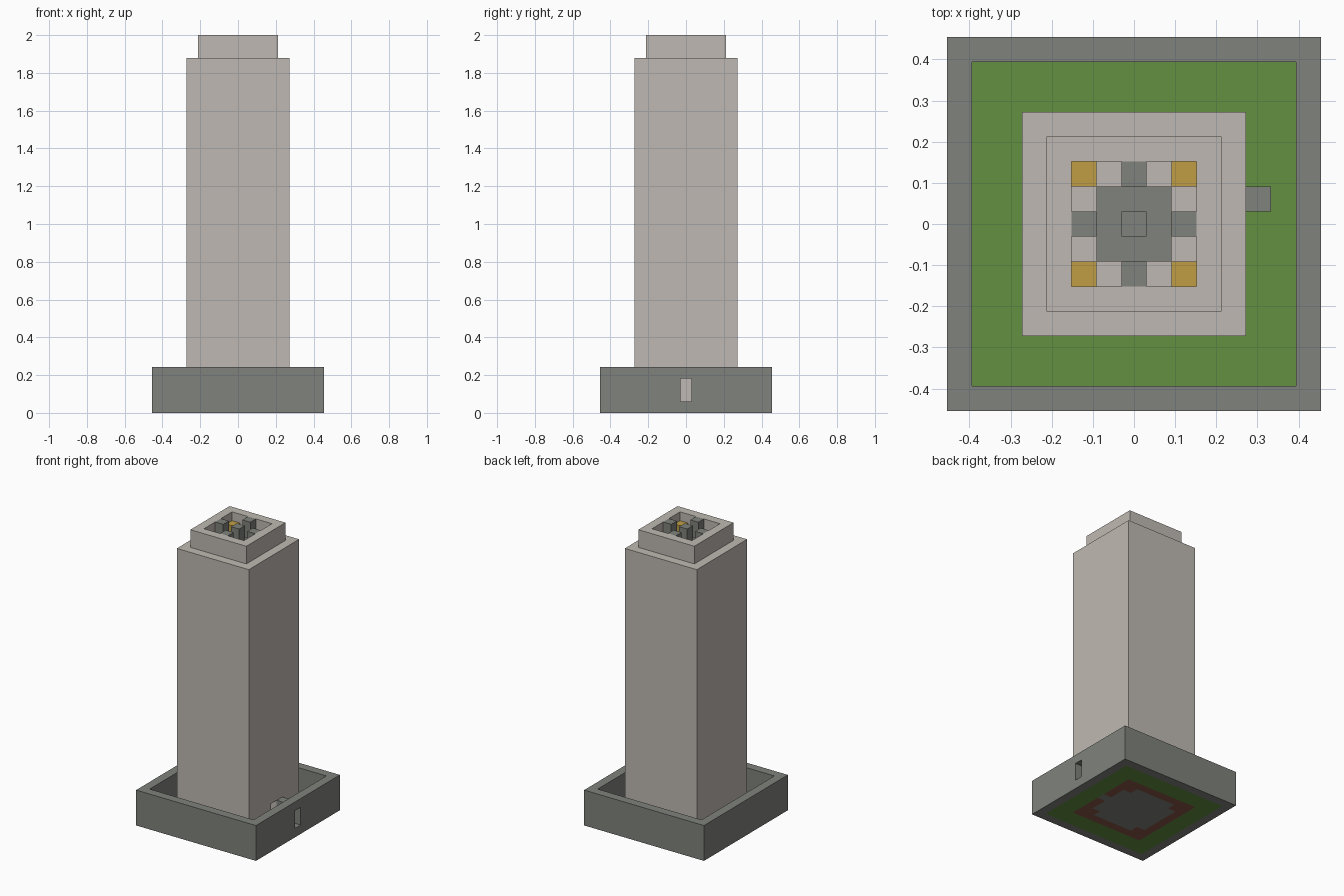
import bpy
import bmesh

if "Cube" in bpy.data.objects:
    bpy.data.objects.remove(bpy.data.objects["Cube"], do_unlink=True)

U = 2 / 33  # one block


def srgb(c):
    c /= 255
    return c / 12.92 if c <= 0.04045 else ((c + 0.055) / 1.055) ** 2.4


def material(name, r, g, b):
    m = bpy.data.materials.new(name)
    m.use_nodes = True
    col = (srgb(r), srgb(g), srgb(b), 1)
    m.diffuse_color = col
    m.node_tree.nodes["Principled BSDF"].inputs["Base Color"].default_value = col
    return m


plaster = material("pale_stone", 191, 185, 178)
stone = material("grey_stone", 127, 130, 124)
grass = material("grass_green", 98, 144, 65)
gold = material("gold", 192, 158, 68)
earth = material("earth_brown", 135, 86, 68)


def prism(name, outline, z0, z1, mat):
    """Extrude a flat outline, given in blocks, from z0 to z1."""
    bm = bmesh.new()
    base = bm.faces.new([bm.verts.new((x * U, y * U, z0 * U)) for x, y in outline])
    top = bmesh.ops.extrude_face_region(bm, geom=[base])["geom"]
    moved = [v for v in top if isinstance(v, bmesh.types.BMVert)]
    bmesh.ops.translate(bm, verts=moved, vec=(0, 0, (z1 - z0) * U))
    bmesh.ops.recalc_face_normals(bm, faces=bm.faces)
    mesh = bpy.data.meshes.new(name)
    bm.to_mesh(mesh)
    bm.free()
    mesh.materials.append(mat)
    ob = bpy.data.objects.new(name, mesh)
    bpy.context.collection.objects.link(ob)
    return ob


def box(name, x, y, hx, hy, z0, z1, mat):
    corners = [(x - hx, y - hy), (x + hx, y - hy), (x + hx, y + hy), (x - hx, y + hy)]
    return prism(name, corners, z0, z1, mat)


def cut(ob, cutter, keep=False):
    mod = ob.modifiers.new("cut", "BOOLEAN")
    mod.operation = "DIFFERENCE"
    mod.solver = "EXACT"
    mod.object = cutter
    bpy.context.view_layer.objects.active = ob
    bpy.ops.object.modifier_apply(modifier=mod.name)
    if not keep:
        bpy.data.objects.remove(cutter, do_unlink=True)


def square(name, half, z0, z1, mat, hole=0.0):
    """Square block, with an optional square shaft right through it."""
    ob = box(name, 0, 0, half, half, z0, z1, mat)
    if hole:
        cut(ob, box("shaft_cutter", 0, 0, hole, hole, z0 - 1, z1 + 1, mat))
    return ob


# Courtyard wall with its gate, and the lawn inside
wall = square("courtyard_wall", 7.5, 0, 4, stone, hole=6.5)
cut(wall, box("gate_cutter", 7, 0, 1, 0.5, 1, 3, stone))
square("lawn", 6.5, 0, 1, grass, hole=4.5)

# Ground floor with notched corners and a door sill, set in the foundation
floor = prism("ground_floor", [
    (-2.5, -3.5), (2.5, -3.5), (2.5, -2.5), (3.5, -2.5),
    (3.5, -0.5), (4.5, -0.5), (4.5, 0.5), (3.5, 0.5),
    (3.5, 2.5), (2.5, 2.5), (2.5, 3.5), (-2.5, 3.5),
    (-2.5, 2.5), (-3.5, 2.5), (-3.5, -2.5), (-2.5, -2.5)], 0, 1, stone)
foundation = square("foundation", 4.5, 0, 1, earth)
cut(foundation, floor, keep=True)

# Hollow tower with a doorway and a post beside it
tower = square("tower", 4.5, 1, 31, plaster)
cut(tower, box("room_cutter", 0, 0, 3.5, 3.5, 0, 30, plaster))
cut(tower, box("door_cutter", 4, 0, 1, 0.5, 0, 3, plaster))
box("door_post", 5, 1, 0.5, 0.5, 1, 3, stone)

# Crown: parapet, paved floor, central and side pillars, gold corner blocks
square("parapet", 3.5, 31, 33, plaster, hole=2.5)
square("crown_paving", 1.5, 31, 31.1, stone)
square("central_pillar", 0.5, 31, 33, stone)
for s in (-1, 1):
    box("side_pillar", 2 * s, 0, 0.5, 0.5, 31, 33, stone)
    box("end_pillar", 0, 2 * s, 0.5, 0.5, 31, 33, stone)
    for t in (-1, 1):
        box("gold_corner", 2 * s, 2 * t, 0.5, 0.5, 31, 32, gold)
